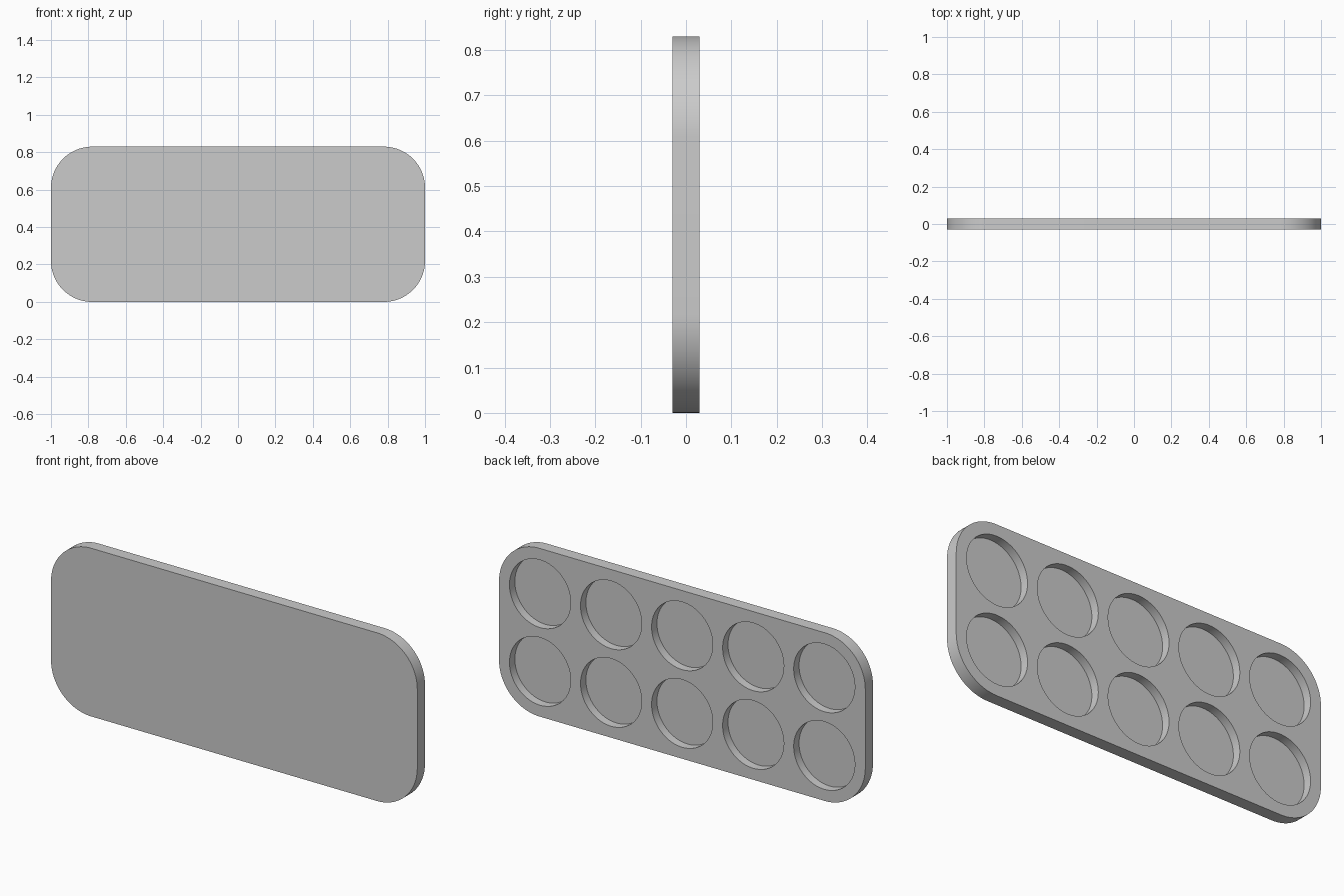
import bpy, bmesh, math
from mathutils import Matrix, Vector

cube = bpy.data.objects.get("Cube")
if cube:
    bpy.data.objects.remove(cube, do_unlink=True)

WIDTH, HEIGHT, THICK = 2.0, 0.83, 0.06
CORNER, CORNER_STEPS = 0.22, 24
POCKET_R, POCKET_DEPTH = 0.167, 0.042
PITCH_X, PITCH_Z = 0.388, 0.383
COLUMNS, ROWS = 5, 2

grey = bpy.data.materials.new("light grey")
grey.use_nodes = True
grey.diffuse_color = (0.6, 0.6, 0.6, 1)
grey.node_tree.nodes["Principled BSDF"].inputs["Base Color"].default_value = (0.6, 0.6, 0.6, 1)


def make_object(name, bm):
    bmesh.ops.recalc_face_normals(bm, faces=bm.faces)
    mesh = bpy.data.meshes.new(name)
    bm.to_mesh(mesh)
    bm.free()
    mesh.materials.append(grey)
    obj = bpy.data.objects.new(name, mesh)
    bpy.context.collection.objects.link(obj)
    return obj


# Tray: rounded rectangle extruded from front to back
bm = bmesh.new()
outline = []
for i, (sx, sz) in enumerate([(1, 1), (-1, 1), (-1, -1), (1, -1)]):
    cx = sx * (WIDTH / 2 - CORNER)
    cz = HEIGHT / 2 + sz * (HEIGHT / 2 - CORNER)
    for k in range(CORNER_STEPS + 1):
        a = (i + k / CORNER_STEPS) * math.pi / 2
        outline.append(bm.verts.new((cx + CORNER * math.cos(a), -THICK / 2,
                                     cz + CORNER * math.sin(a))))
front = bm.faces.new(outline)
extruded = bmesh.ops.extrude_face_region(bm, geom=[front], use_keep_orig=True)["geom"]
bmesh.ops.translate(bm, vec=Vector((0, THICK, 0)),
                    verts=[v for v in extruded if isinstance(v, bmesh.types.BMVert)])
tray = make_object("tray", bm)

# Pocket cutter: grid of discs sunk into the back face
bm = bmesh.new()
for col in range(COLUMNS):
    for row in range(ROWS):
        x = (col - (COLUMNS - 1) / 2) * PITCH_X
        z = HEIGHT / 2 + (row - (ROWS - 1) / 2) * PITCH_Z
        place = Matrix.Translation((x, THICK / 2, z)) @ Matrix.Rotation(math.pi / 2, 4, "X")
        bmesh.ops.create_cone(bm, cap_ends=True, segments=96, radius1=POCKET_R,
                              radius2=POCKET_R, depth=2 * POCKET_DEPTH, matrix=place)
cutter = make_object("pocket_cutter", bm)
cutter.hide_render = True

# Cut the pockets, then drop the cutter
cut = tray.modifiers.new("pockets", "BOOLEAN")
cut.operation = "DIFFERENCE"
cut.solver = "EXACT"
cut.object = cutter
bpy.ops.object.select_all(action="DESELECT")
bpy.context.view_layer.objects.active = tray
tray.select_set(True)
bpy.ops.object.modifier_apply(modifier=cut.name)
bpy.data.objects.remove(cutter, do_unlink=True)

bpy.ops.object.shade_smooth_by_angle(angle=math.radians(30))
